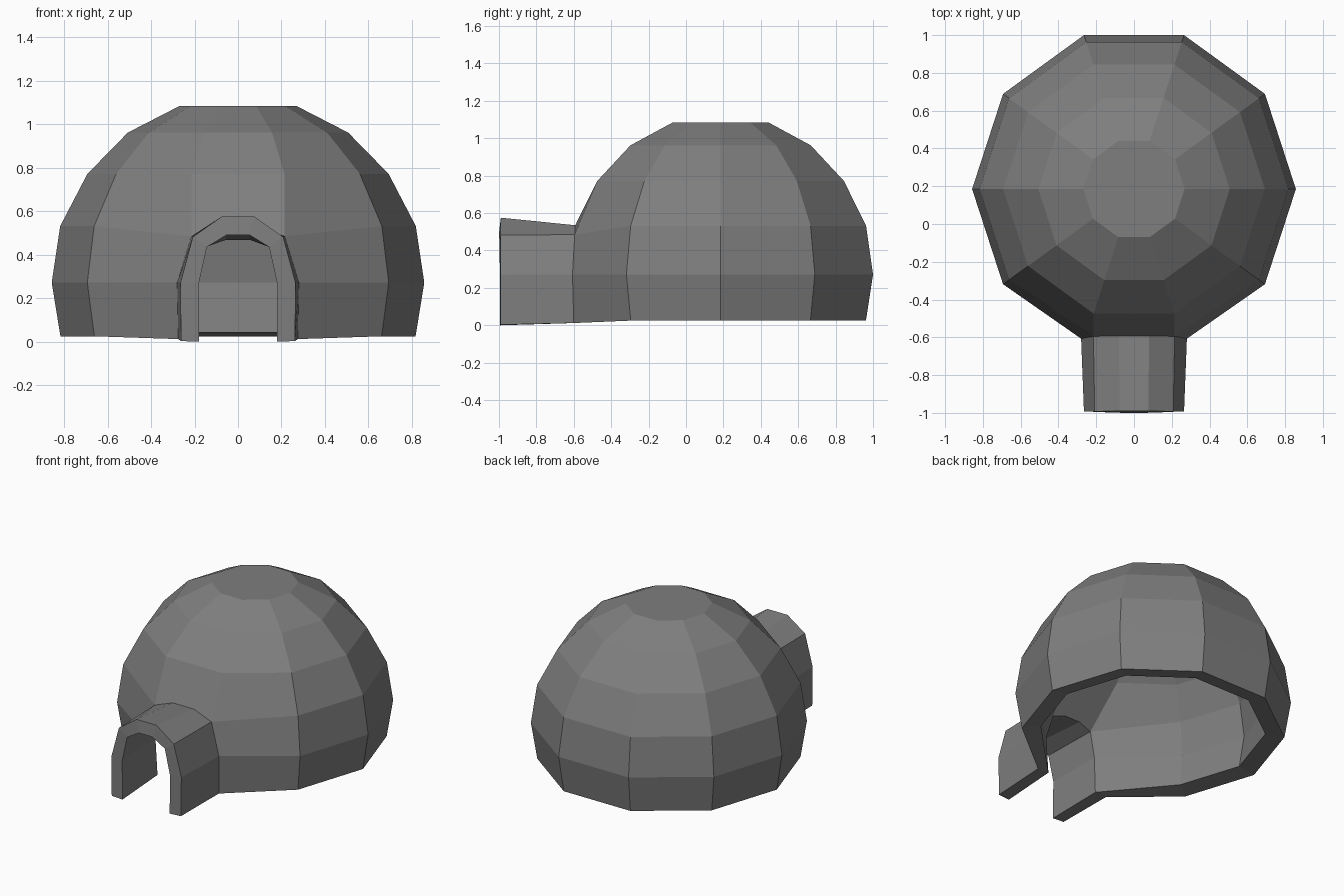
import bpy, bmesh
from math import cos, sin, radians

if "Cube" in bpy.data.objects:
    bpy.data.objects.remove(bpy.data.objects["Cube"])

SIDES = 10
CENTRE_Y = 0.185
LEFT, RIGHT = 7, 8          # ring corners either side of the doorway

# dome rings: (radius, z); the inner ones shrink towards the sphere centre
OUTER_RINGS = [(0.817, 0.025), (0.857, 0.272), (0.818, 0.532),
               (0.693, 0.772), (0.507, 0.962), (0.268, 1.085)]
SHRINK = 0.86
INNER_RINGS = [(0.698, 0.043)] + [(r * SHRINK, 0.272 + (z - 0.272) * SHRINK)
                                  for r, z in OUTER_RINGS[1:]]

# left half of each arch (x, y, z), foot to crown
OUTER_JOINT = [(-0.275, -0.60, 0.012), (-0.28, -0.607, 0.272),
               (-0.215, -0.595, 0.485), (-0.08, -0.592, 0.535)]
OUTER_MOUTH = [(-0.262, -0.992, 0.003), (-0.265, -0.992, 0.27),
               (-0.208, -0.992, 0.482), (-0.076, -0.99, 0.575)]
INNER_JOINT = [(-0.19, -0.60, 0.015), (-0.195, -0.615, 0.272),
               (-0.15, -0.60, 0.435), (-0.057, -0.595, 0.468)]
INNER_MOUTH = [(-0.179, -0.995, 0.0), (-0.181, -0.995, 0.265),
               (-0.143, -0.997, 0.436), (-0.051, -1.0, 0.492)]


def full_arch(half):
    return half + [(-x, y, z) for x, y, z in reversed(half)]


def skin(bm, ring_sizes, joint_half, mouth_half):
    """One open surface of dome plus tunnel; returns its vertices in order."""
    rings = [[bm.verts.new((r * cos(radians(36 * k)),
                            CENTRE_Y + r * sin(radians(36 * k)), z))
              for k in range(SIDES)] for r, z in ring_sizes]

    # doorway corners of the dome are pulled onto the arch
    pts = full_arch(joint_half)
    for i in range(3):
        rings[i][LEFT].co = pts[i]
        rings[i][RIGHT].co = pts[7 - i]
    crown = [bm.verts.new(pts[3]), bm.verts.new(pts[4])]
    joint = ([rings[i][LEFT] for i in range(3)] + crown +
             [rings[i][RIGHT] for i in (2, 1, 0)])

    # dome panels, leaving the doorway open
    for a, (low, high) in enumerate(zip(rings, rings[1:])):
        for k in range(SIDES):
            n = (k + 1) % SIDES
            if k == LEFT and a < 2:
                continue
            if k == LEFT and a == 2:
                bm.faces.new([high[k], low[k]] + crown + [low[n], high[n]])
            else:
                bm.faces.new([low[k], low[n], high[n], high[k]])
    bm.faces.new(rings[-1])

    # entrance tunnel
    mouth = [bm.verts.new(p) for p in full_arch(mouth_half)]
    for i in range(len(joint) - 1):
        bm.faces.new([joint[i], mouth[i], mouth[i + 1], joint[i + 1]])
    return [v for ring in rings for v in ring] + crown + mouth


bm = bmesh.new()
outer = skin(bm, OUTER_RINGS, OUTER_JOINT, OUTER_MOUTH)
rim = [e for e in bm.edges if e.is_boundary]
inner = skin(bm, INNER_RINGS, INNER_JOINT, INNER_MOUTH)

# rim joining outer and inner skins
partner = dict(zip(outer, inner))
for e in rim:
    a, b = e.verts
    bm.faces.new([a, b, partner[b], partner[a]])
bmesh.ops.recalc_face_normals(bm, faces=bm.faces[:])

mesh = bpy.data.meshes.new("igloo_shell")
bm.to_mesh(mesh)
bm.free()
shell = bpy.data.objects.new("igloo_shell", mesh)
bpy.context.collection.objects.link(shell)

# dark grey
grey = bpy.data.materials.new("dark_grey")
grey.diffuse_color = (0.21, 0.21, 0.21, 1)
grey.use_nodes = True
grey.node_tree.nodes["Principled BSDF"].inputs["Base Color"].default_value = grey.diffuse_color
mesh.materials.append(grey)
